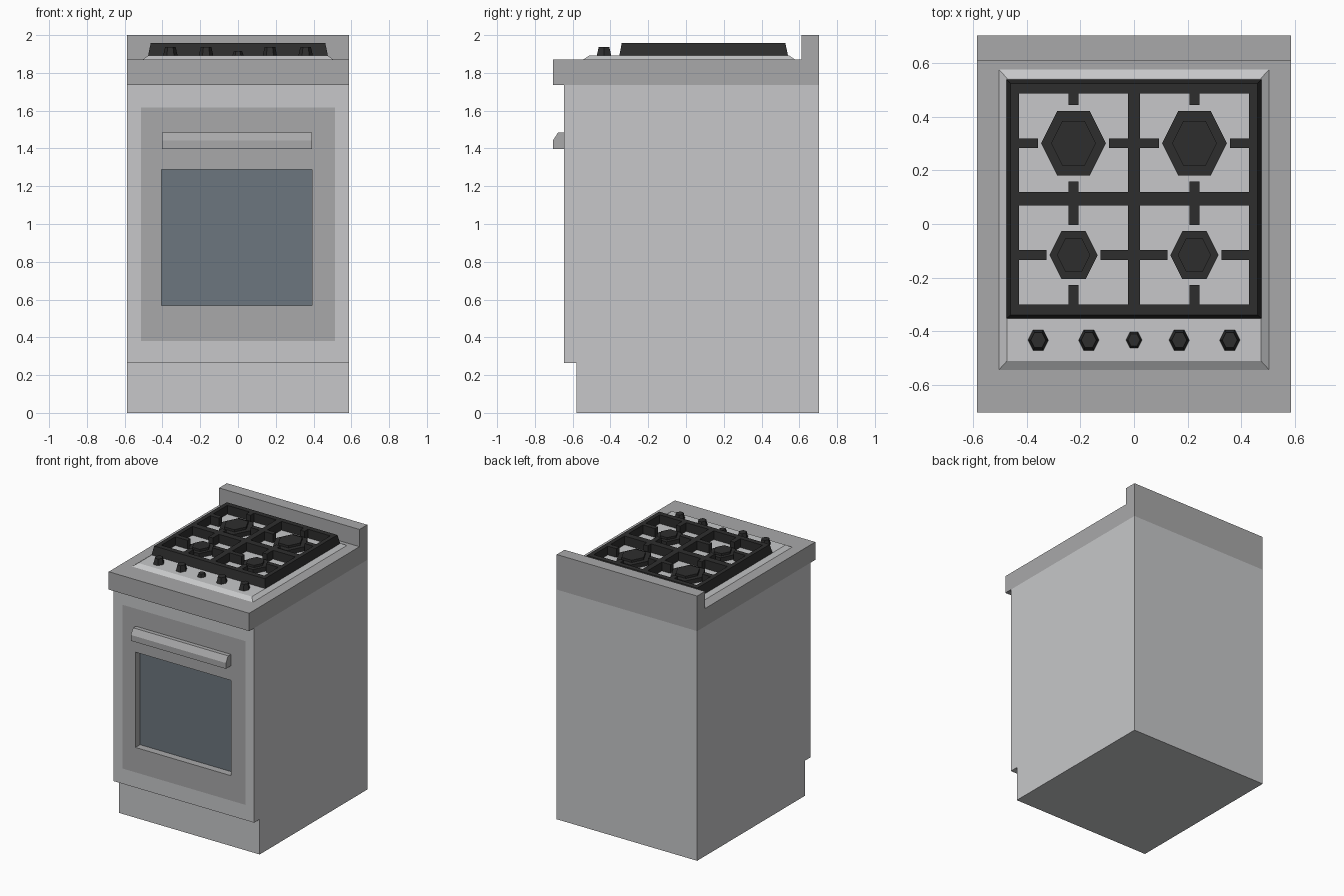
import bpy, bmesh, math

cube = bpy.data.objects.get("Cube")
if cube:
    bpy.data.objects.remove(cube, do_unlink=True)


def material(name, rgb):
    m = bpy.data.materials.new(name)
    m.use_nodes = True
    col = (*rgb, 1)
    m.diffuse_color = col
    m.node_tree.nodes["Principled BSDF"].inputs["Base Color"].default_value = col
    return m


ENAMEL = material("light enamel", (0.57, 0.575, 0.585))
STEEL = material("grey steel", (0.395, 0.395, 0.4))
GLASS = material("oven glass", (0.15, 0.18, 0.21))
IRON = material("black iron", (0.027, 0.027, 0.027))


def finish(name, bm, *mats):
    bmesh.ops.remove_doubles(bm, verts=bm.verts, dist=0.0001)
    bmesh.ops.recalc_face_normals(bm, faces=bm.faces)
    mesh = bpy.data.meshes.new(name)
    bm.to_mesh(mesh)
    bm.free()
    for m in mats:
        mesh.materials.append(m)
    ob = bpy.data.objects.new(name, mesh)
    bpy.context.collection.objects.link(ob)
    return ob


def loft(bm, rings, cap_start=True, cap_end=True, slots=None):
    """Join matching rings of points with quads, capping the ends if wanted."""
    vs = [[bm.verts.new(p) for p in r] for r in rings]
    n = len(rings[0])
    for k, (a, b) in enumerate(zip(vs, vs[1:])):
        for i in range(n):
            j = (i + 1) % n
            f = bm.faces.new((a[i], a[j], b[j], b[i]))
            f.material_index = slots[k] if slots else 0
    caps = []
    if cap_start:
        caps.append(bm.faces.new(vs[0][::-1]))
    if cap_end:
        caps.append(bm.faces.new(vs[-1]))
    return caps


def rect(x0, x1, y0, y1, z):
    return [(x0, y0, z), (x1, y0, z), (x1, y1, z), (x0, y1, z)]


def upright(x0, x1, z0, z1, y):
    return [(x, y, z) for x, _, z in [(x0, 0, z0), (x1, 0, z0), (x1, 0, z1), (x0, 0, z1)]]


def prism(bm, profile, x0, x1):
    """Extrude a (y, z) profile along x."""
    loft(bm, [[(x, y, z) for y, z in profile] for x in (x0, x1)])


def box(bm, x0, x1, y0, y1, z0, z1):
    loft(bm, [rect(x0, x1, y0, y1, z0), rect(x0, x1, y0, y1, z1)])


def hexagon(x, y, r, z):
    # slightly deep hexagon, points towards the sides
    return [(x + r * math.cos(i * math.pi / 3),
             y + r * 1.155 * math.sin(i * math.pi / 3), z) for i in range(6)]


W = 0.587          # half width of the cooker
FRONT = -0.645     # oven front plane
DECK = 1.87        # worktop height
TRAY = 1.892       # hob tray height
GRATE = 1.958      # top of the pan supports

# Cabinet with toe recess, door panel and recessed window in the front face
bm = bmesh.new()
prism(bm, [(-0.58, 0), (0.705, 0), (0.705, 1.735), (FRONT, 1.735),
           (FRONT, 0.265), (-0.58, 0.265)], -W, W)
bm.normal_update()
front = min(bm.faces, key=lambda f: f.calc_center_median().y)
bmesh.ops.delete(bm, geom=[front], context='FACES_ONLY')
window = (-0.405, 0.392, 0.568, 1.288)
glass = loft(bm, [upright(-W, W, 0.265, 1.735, FRONT),
                  upright(-0.513, 0.513, 0.38, 1.617, FRONT),
                  upright(*window, FRONT),
                  upright(*window, FRONT + 0.055)],
             cap_start=False, slots=[0, 1, 1])
glass[0].material_index = 2
finish("oven_cabinet", bm, ENAMEL, STEEL, GLASS)

# Worktop with rear upstand
bm = bmesh.new()
prism(bm, [(-0.705, 1.735), (0.705, 1.735), (0.705, 2), (0.612, 2),
           (0.612, DECK), (-0.705, DECK)], -W, W)
finish("worktop", bm, STEEL)

# Door handle
bm = bmesh.new()
prism(bm, [(FRONT, 1.398), (-0.705, 1.398), (-0.705, 1.442),
           (-0.677, 1.485), (FRONT, 1.485)], -0.402, 0.392)
finish("door_handle", bm, STEEL)

# Hob tray with sloping rim
bm = bmesh.new()
loft(bm, [rect(-0.505, 0.505, -0.545, 0.578, DECK),
          rect(-0.475, 0.475, -0.512, 0.545, TRAY)])
finish("hob_tray", bm, ENAMEL)

# Pan support frame: sloped outside, straight inside
bm = bmesh.new()
inner = (-0.43, 0.43, -0.3, 0.487)
loft(bm, [rect(*inner, TRAY), rect(-0.476, 0.476, -0.353, 0.54, TRAY),
          rect(-0.462, 0.462, -0.34, 0.526, GRATE),
          rect(*inner, GRATE), rect(*inner, TRAY)], False, False)
finish("grate_frame", bm, IRON)

# Centre bars of the pan support
bm = bmesh.new()
box(bm, -0.022, 0.022, -0.3, 0.487, TRAY, GRATE)
for x0, x1 in ((-0.43, -0.022), (0.022, 0.43)):
    box(bm, x0, x1, 0.07, 0.119, TRAY, GRATE)
finish("grate_bars", bm, IRON)

# Burners with stepped caps, each ringed by four support fingers
BX = 0.226
for row, y, r, y0, y1 in (("back", 0.302, 0.121, 0.119, 0.487),
                          ("front", -0.116, 0.09, -0.3, 0.07)):
    for side, s in (("left", 1), ("right", -1)):
        x = s * BX
        bm = bmesh.new()
        loft(bm, [hexagon(x, y, r, TRAY), hexagon(x, y, r, 1.925),
                  hexagon(x, y, r * 0.69, 1.925), hexagon(x, y, r * 0.69, 1.942)])
        finish(f"{row}_{side}_burner", bm, IRON)

        bm = bmesh.new()
        gap, h = r + 0.011, 0.018
        lo, hi = sorted((s * 0.022, s * 0.43))
        box(bm, lo, x - gap, y - h, y + h, TRAY, GRATE)
        box(bm, x + gap, hi, y - h, y + h, TRAY, GRATE)
        gap = r + 0.022
        box(bm, x - h, x + h, y0, y - gap, TRAY, GRATE)
        box(bm, x - h, x + h, y + gap, y1, TRAY, GRATE)
        finish(f"{row}_{side}_fingers", bm, IRON)

# Control knobs, the middle one smaller
for i, x in enumerate((-0.358, -0.169, 0, 0.169, 0.358)):
    r, top = (0.03, 1.915) if x == 0 else (0.038, 1.937)
    bm = bmesh.new()
    loft(bm, [hexagon(x, -0.434, r, TRAY), hexagon(x, -0.434, r * 0.74, top)])
    finish(f"control_knob_{i + 1}", bm, IRON)
